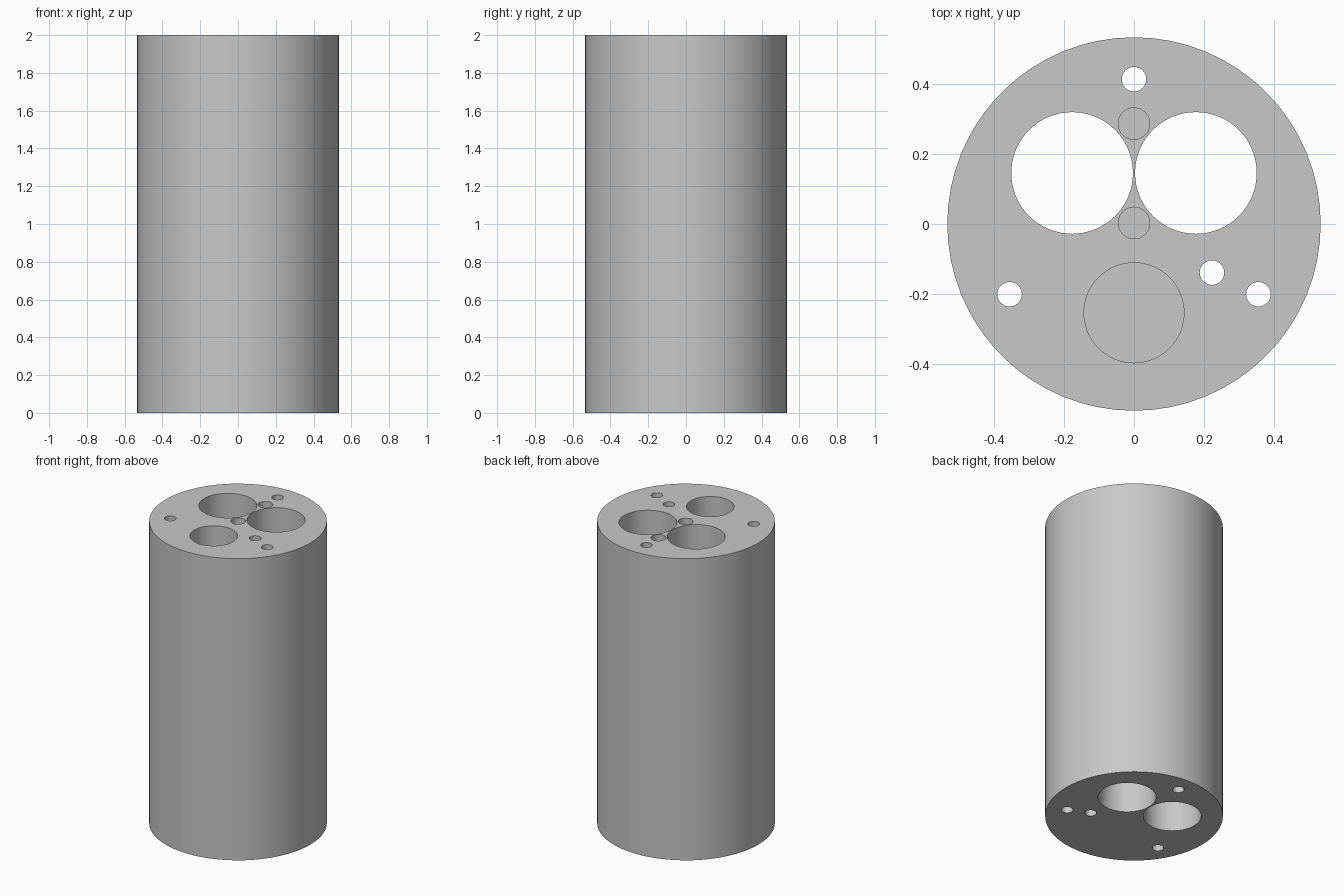
import bpy

if "Cube" in bpy.data.objects:
    bpy.data.objects.remove(bpy.data.objects["Cube"])

HEIGHT = 2.0
RADIUS = 0.534


def cylinder(name, x, y, z0, z1, radius, sides):
    bpy.ops.mesh.primitive_cylinder_add(
        vertices=sides, radius=radius, depth=z1 - z0,
        location=(x, y, (z0 + z1) / 2))
    obj = bpy.context.object
    obj.name = name
    return obj


grey = bpy.data.materials.new("plain_grey")
grey.diffuse_color = (0.58, 0.58, 0.58, 1.0)
grey.use_nodes = True
grey.node_tree.nodes["Principled BSDF"].inputs["Base Color"].default_value = grey.diffuse_color

# Solid round body
body = cylinder("cylinder_body", 0, 0, 0, HEIGHT, RADIUS, 64)
body.data.materials.append(grey)

# Bores: name, x, y, radius, depth (None = right through)
bores = [
    ("left_main_bore", -0.177, 0.146, 0.174, None),
    ("right_main_bore", 0.177, 0.146, 0.174, None),
    ("back_bolt_hole", 0.0, 0.414, 0.035, None),
    ("left_bolt_hole", -0.356, -0.201, 0.035, None),
    ("right_bolt_hole", 0.356, -0.201, 0.035, None),
    ("offset_hole", 0.223, -0.139, 0.035, None),
    ("back_dowel_hole", 0.0, 0.287, 0.045, 0.4),
    ("centre_dowel_hole", 0.0, 0.003, 0.045, 0.4),
    ("front_blind_bore", 0.0, -0.254, 0.143, 1.2),
]

# Cut every bore, then discard its cutter
for name, x, y, radius, depth in bores:
    bottom = -0.1 if depth is None else HEIGHT - depth
    cutter = cylinder(name, x, y, bottom, HEIGHT + 0.1, radius, 64)
    cutter.hide_render = True
    bpy.context.view_layer.objects.active = body
    cut = body.modifiers.new(name, "BOOLEAN")
    cut.operation = "DIFFERENCE"
    cut.solver = "EXACT"
    cut.object = cutter
    bpy.ops.object.modifier_apply(modifier=cut.name)
    bpy.data.objects.remove(cutter, do_unlink=True)

# Smooth walls with crisp rims
bpy.ops.object.select_all(action="DESELECT")
body.select_set(True)
bpy.context.view_layer.objects.active = body
bpy.ops.object.shade_smooth_by_angle()
